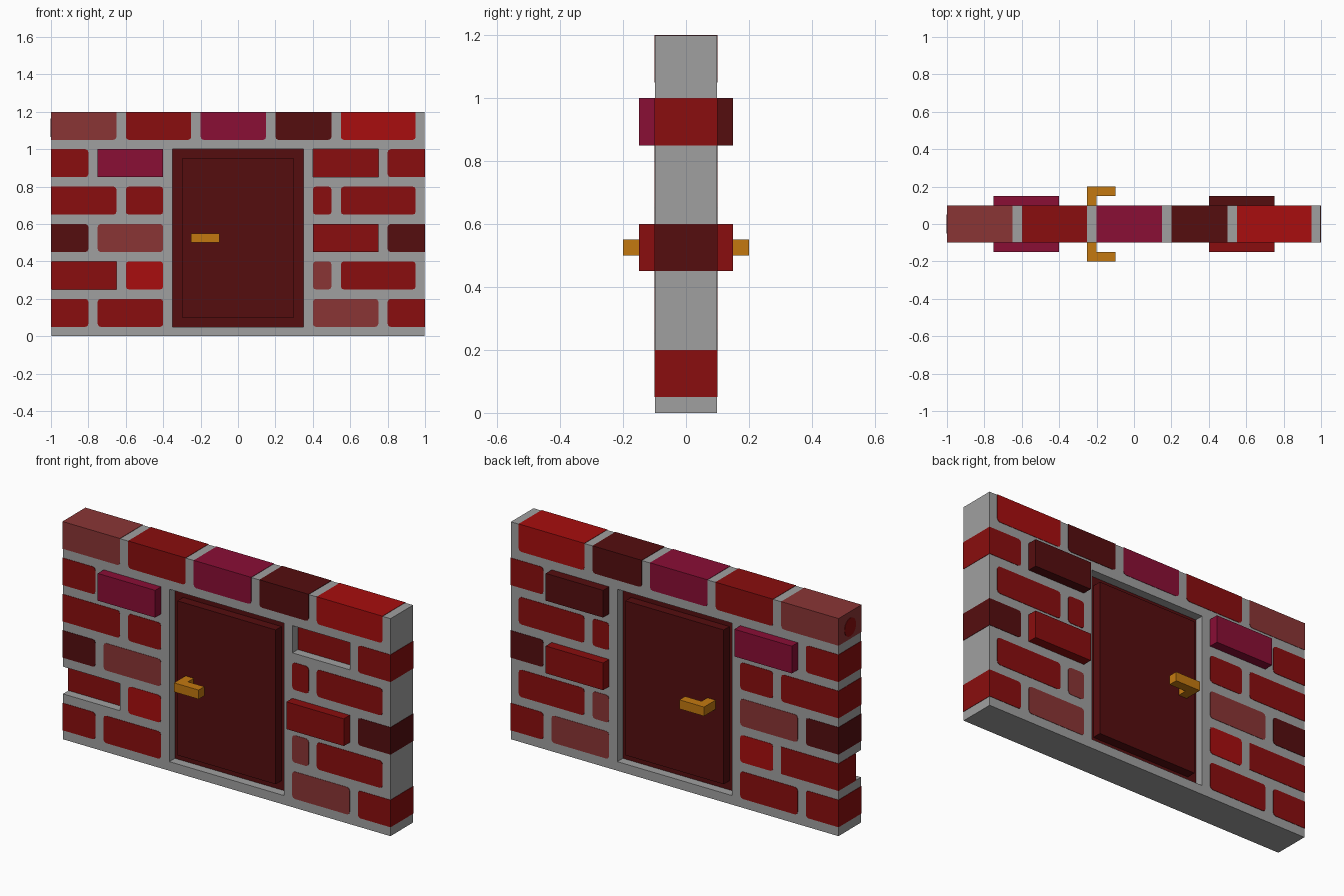
import bpy, bmesh, math
from mathutils import Vector

cube = bpy.data.objects.get("Cube")
if cube:
    bpy.data.objects.remove(cube, do_unlink=True)


def material(name, rgb):
    lin = [((c / 255 + 0.055) / 1.055) ** 2.4 for c in rgb] + [1.0]
    m = bpy.data.materials.new(name)
    m.use_nodes = True
    m.diffuse_color = lin
    bsdf = next(n for n in m.node_tree.nodes if n.type == 'BSDF_PRINCIPLED')
    bsdf.inputs["Base Color"].default_value = lin
    return m


GREY = material("mortar grey", (160, 160, 160))
RED = material("brick red", (138, 13, 14))
BRIGHT = material("bright red", (168, 13, 14))
MAGENTA = material("magenta red", (138, 14, 53))
DARK = material("dark red", (85, 13, 15))
FADED = material("faded red", (138, 53, 53))
BRASS = material("brass", (196, 121, 16))


def prism(name, outline, y0, y1, mat):
    """Extrude an (x, z) outline from y0 to y1."""
    bm = bmesh.new()
    face = bm.faces.new([bm.verts.new((x, y0, z)) for x, z in outline])
    ext = bmesh.ops.extrude_face_region(bm, geom=[face])
    moved = [v for v in ext["geom"] if isinstance(v, bmesh.types.BMVert)]
    bmesh.ops.translate(bm, verts=moved, vec=Vector((0, y1 - y0, 0)))
    bmesh.ops.recalc_face_normals(bm, faces=bm.faces)
    mesh = bpy.data.meshes.new(name)
    bm.to_mesh(mesh)
    bm.free()
    mesh.materials.append(mat)
    ob = bpy.data.objects.new(name, mesh)
    bpy.context.collection.objects.link(ob)
    return ob


def box(name, x0, x1, y0, y1, z0, z1, mat):
    return prism(name, [(x0, z0), (x1, z0), (x1, z1), (x0, z1)], y0, y1, mat)


def rounded(x0, x1, z0, z1, r=0.016):
    """Rectangle with rounded corners, kept square on the wall's outer edges."""
    pts = []
    corners = [(x0, z0, 180), (x1, z0, 270), (x1, z1, 0), (x0, z1, 90)]
    for x, z, start in corners:
        if abs(x) > 0.99 or z > 1.19:
            pts.append((x, z))
            continue
        cx = x + (r if x == x0 else -r)
        cz = z + (r if z == z0 else -r)
        for step in range(3):
            a = math.radians(start + 45 * step)
            pts.append((cx + r * math.cos(a), cz + r * math.sin(a)))
    return pts


# Mortar wall, a hair thinner than the flush bricks, with door opening and sunk bricks cut out
T = 0.1
E = 0.002
wall = box("mortar_wall", -1 + E, 1 - E, -T + E, T - E, 0, 1.2 - E, GREY)
cutters = [
    box("door_cutter", -0.35, 0.35, -0.3, 0.3, 0.05, 1.0, GREY),
    box("right_recess_cutter", 0.4, 0.75, -0.3, -0.04, 0.85, 1.0, GREY),
    box("left_recess_cutter", -1.2, -0.65, -0.3, -0.04, 0.25, 0.4, GREY),
]
for c in cutters:
    c.hide_render = True
    mod = wall.modifiers.new(c.name, 'BOOLEAN')
    mod.operation = 'DIFFERENCE'
    mod.solver = 'EXACT'
    mod.object = c
bpy.context.view_layer.update()
evaluated = wall.evaluated_get(bpy.context.evaluated_depsgraph_get())
cut_mesh = bpy.data.meshes.new_from_object(evaluated)
wall.modifiers.clear()
wall.data = cut_mesh
for c in cutters:
    bpy.data.objects.remove(c, do_unlink=True)

# Flush bricks by course: bottom height, then (x0, x1, colour)
courses = [
    (0.05, [(-1, -0.8, RED), (-0.75, -0.4, RED), (0.4, 0.75, FADED), (0.8, 1, RED)]),
    (0.25, [(-0.6, -0.4, BRIGHT), (0.4, 0.5, FADED), (0.55, 0.95, RED)]),
    (0.45, [(-1, -0.8, DARK), (-0.75, -0.4, FADED), (0.8, 1, DARK)]),
    (0.65, [(-1, -0.65, RED), (-0.6, -0.4, RED), (0.4, 0.5, RED), (0.55, 0.95, RED)]),
    (0.85, [(-1, -0.8, RED), (0.8, 1, RED)]),
    (1.05, [(-1, -0.65, FADED), (-0.6, -0.25, RED), (-0.2, 0.15, MAGENTA),
            (0.2, 0.5, DARK), (0.55, 0.95, BRIGHT)]),
]
for row, (z, bricks) in enumerate(courses, 1):
    for n, (x0, x1, mat) in enumerate(bricks, 1):
        prism(f"brick_{row}_{n}", rounded(x0, x1, z, z + 0.15), -T, T, mat)

# Bricks standing proud of the wall or sunk into it
box("proud_brick_left", -0.75, -0.4, -0.15, 0.15, 0.85, 1.0, MAGENTA)
box("proud_brick_right", 0.4, 0.75, -0.15, 0.15, 0.45, 0.6, RED)
box("proud_brick_back", 0.4, 0.75, 0.0, 0.15, 0.85, 1.0, DARK)
box("sunk_brick_right", 0.4, 0.75, -0.05, 0.0, 0.85, 1.0, RED)
box("sunk_brick_left", -1, -0.65, -0.05, T, 0.25, 0.4, RED)

# Round spot on the end of the top brick
bm = bmesh.new()
bmesh.ops.create_cone(bm, cap_ends=True, segments=24, radius1=0.05, radius2=0.05, depth=0.006)
mesh = bpy.data.meshes.new("end_spot")
bm.to_mesh(mesh)
bm.free()
mesh.materials.append(RED)
spot = bpy.data.objects.new("end_spot", mesh)
spot.rotation_euler = (0, math.pi / 2, 0)
spot.location = (-0.999, 0, 1.115)
bpy.context.collection.objects.link(spot)

# Door slab with a raised panel on both faces
box("door_slab", -0.35, 0.35, -0.05, 0.05, 0.05, 1.0, DARK)
box("door_panel", -0.3, 0.3, -T, T, 0.1, 0.95, DARK)

# L-shaped handles, front and back
for side, s in (("front", -1), ("back", 1)):
    bm = bmesh.new()
    outline = [(-0.25, 0.09), (-0.2, 0.09), (-0.2, 0.15), (-0.1, 0.15), (-0.1, 0.2), (-0.25, 0.2)]
    face = bm.faces.new([bm.verts.new((x, s * y, 0.5)) for x, y in outline])
    ext = bmesh.ops.extrude_face_region(bm, geom=[face])
    moved = [v for v in ext["geom"] if isinstance(v, bmesh.types.BMVert)]
    bmesh.ops.translate(bm, verts=moved, vec=Vector((0, 0, 0.05)))
    bmesh.ops.recalc_face_normals(bm, faces=bm.faces)
    mesh = bpy.data.meshes.new(side + "_handle")
    bm.to_mesh(mesh)
    bm.free()
    mesh.materials.append(BRASS)
    bpy.context.collection.objects.link(bpy.data.objects.new(side + "_handle", mesh))
